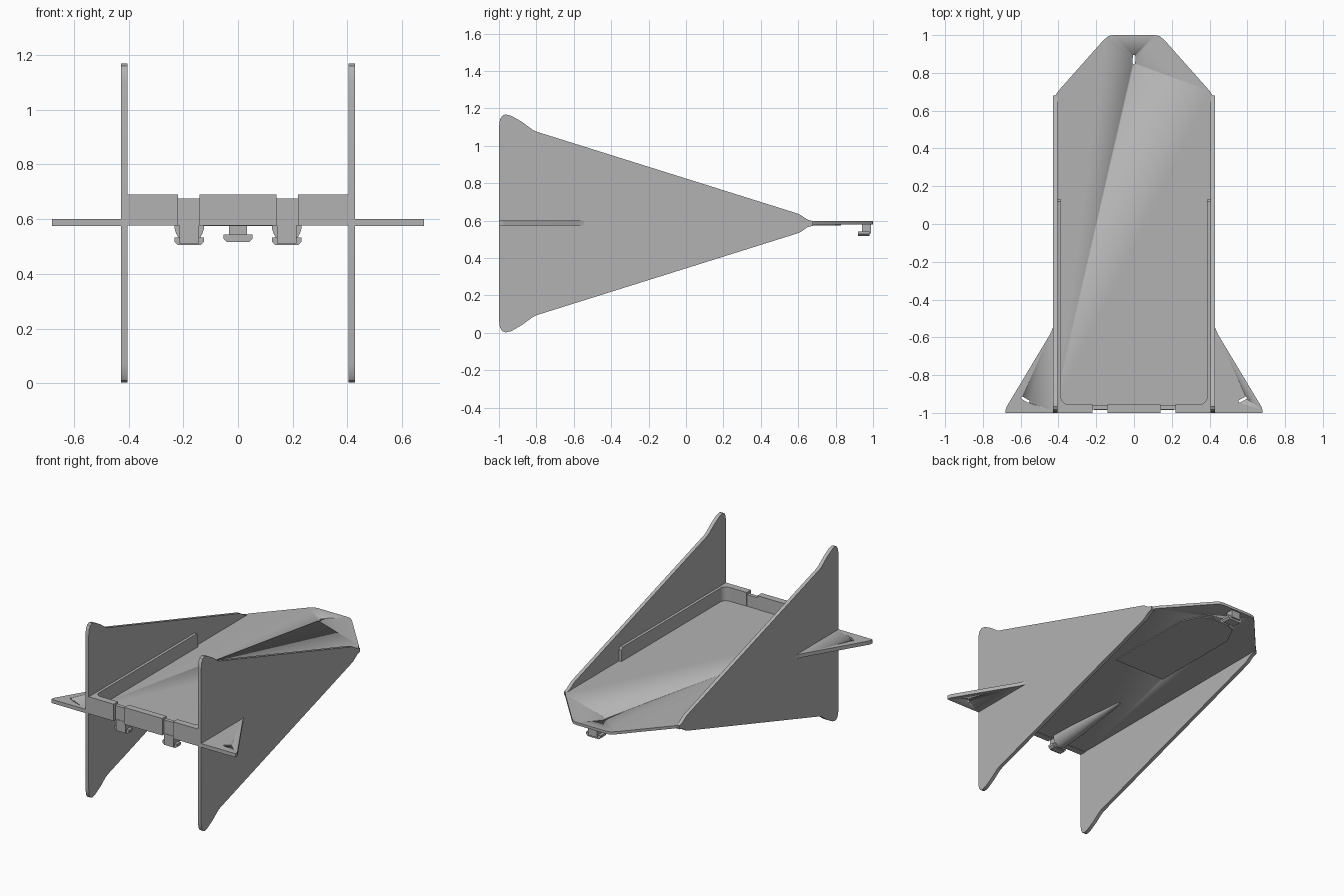
import bpy, bmesh, math
from mathutils import Vector, Matrix

cube = bpy.data.objects.get("Cube")
if cube:
    bpy.data.objects.remove(cube, do_unlink=True)

grey = bpy.data.materials.new("plain grey")
grey.use_nodes = True
GREY = (0.45, 0.45, 0.45, 1)
grey.diffuse_color = GREY
grey.node_tree.nodes["Principled BSDF"].inputs["Base Color"].default_value = GREY


def finish(name, bm, smooth=True):
    bmesh.ops.recalc_face_normals(bm, faces=bm.faces)
    mesh = bpy.data.meshes.new(name)
    bm.to_mesh(mesh)
    bm.free()
    mesh.materials.append(grey)
    obj = bpy.data.objects.new(name, mesh)
    bpy.context.collection.objects.link(obj)
    if smooth:
        bpy.ops.object.select_all(action='DESELECT')
        obj.select_set(True)
        bpy.context.view_layer.objects.active = obj
        bpy.ops.object.shade_smooth_by_angle(angle=math.radians(25))
    return obj


def prism(name, outline, axis, low, high):
    """Extrude a flat outline along x, y or z between low and high."""
    place = {'x': lambda a, b, t: (t, a, b),
             'y': lambda a, b, t: (a, t, b),
             'z': lambda a, b, t: (a, b, t)}[axis]
    bm = bmesh.new()
    face = bm.faces.new([bm.verts.new(place(a, b, low)) for a, b in outline])
    new = bmesh.ops.extrude_face_region(bm, geom=[face])["geom"]
    shift = Vector(place(0, 0, high - low))
    bmesh.ops.translate(bm, vec=shift, verts=[v for v in new if isinstance(v, bmesh.types.BMVert)])
    return finish(name, bm)


def box(name, x, y, z):
    return prism(name, [(x[0], y[0]), (x[1], y[0]), (x[1], y[1]), (x[0], y[1])], 'z', *z)


def mirrored(half):
    return half + [(-a, b) for a, b in reversed(half)]


def cut_slot(target, x, y, angle):
    """Cut a rounded through slot in a plate."""
    pts = []
    for i in range(16):
        t = 2 * math.pi * i / 16
        p = Vector((0.007 * math.cos(t), 0.007 * math.sin(t) + math.copysign(0.018, math.sin(t + 0.01)), 0))
        p = Matrix.Rotation(angle, 3, 'Z') @ p
        pts.append((x + p.x, y + p.y))
    cutter = prism("slot_cutter", pts, 'z', 0.4, 0.8)
    cutter.hide_render = True
    mod = target.modifiers.new("slot", 'BOOLEAN')
    mod.operation = 'DIFFERENCE'
    mod.solver = 'EXACT'
    mod.object = cutter
    bpy.context.view_layer.objects.active = target
    bpy.ops.object.modifier_apply(modifier=mod.name)
    bpy.data.objects.remove(cutter, do_unlink=True)


# Deck with a clipped nose
deck = prism("deck", mirrored([(0.425, -0.98), (0.425, 0.64), (0.42, 0.675), (0.40, 0.705),
                               (0.16, 0.975), (0.135, 0.995), (0.11, 1.0)]), 'z', 0.58, 0.598)
cut_slot(deck, 0, 0.87, 0)

# Shallow panel under the nose
prism("nose_underplate", mirrored([(0.19, 0.05), (0.19, 0.68), (0.13, 0.80), (0.07, 0.83)]),
      'z', 0.575, 0.581)

# Fin profile is symmetric about the deck
MID = 0.585
upper = [(-1.0, 1.10), (-0.995, 1.14), (-0.983, 1.16), (-0.965, 1.168), (-0.935, 1.161),
         (-0.88, 1.13), (-0.82, 1.086), (-0.8, 1.076), (0.59, 0.64), (0.61, 0.632),
         (0.65, 0.605), (0.68, 0.597)]
fin_outline = upper + [(y, 2 * MID - z) for y, z in reversed(upper)]
wing_outline = [(0.42, -0.51), (0.428, -0.545), (0.445, -0.585), (0.676, -0.97),
                (0.68, -0.985), (0.68, -1.0), (0.42, -1.0)]


def fairing(name, cx):
    """Half cone under the deck, fading out towards the nose."""
    bm = bmesh.new()
    rings = []
    for y, r, depth in ((-0.93, 0.055, 0.07), (-0.75, 0.05, 0.055), (-0.35, 0.012, 0.004)):
        rings.append([bm.verts.new((cx + r * math.cos(math.pi * i / 12), y,
                                    0.581 - depth * math.sin(math.pi * i / 12))) for i in range(13)])
    for a, b in zip(rings, rings[1:]):
        for i in range(12):
            bm.faces.new((a[i], a[i + 1], b[i + 1], b[i]))
        bm.faces.new((a[12], a[0], b[0], b[12]))
    bm.faces.new(rings[0])
    bm.faces.new(rings[-1])
    finish(name, bm)


def foot_outline(cx, w, low, high):
    c = 0.012
    return [(cx - w + c, low), (cx + w - c, low), (cx + w, low + c), (cx + w, high),
            (cx - w, high), (cx - w, low + c)]


for side, s in (("left", 1), ("right", -1)):
    def span(a, b):
        return tuple(sorted((s * a, s * b)))

    # Tall fin, side wing and inner rail
    prism(side + "_fin", fin_outline, 'x', *span(0.404, 0.428))
    wing = prism(side + "_wing", [(s * x, y) for x, y in wing_outline], 'z', 0.575, 0.6)
    cut_slot(wing, s * 0.575, -0.93, -s * math.radians(60))
    prism(side + "_rail", [(-0.985, 0.59), (0.13, 0.59), (0.13, 0.675), (0.118, 0.69), (-0.985, 0.69)],
          'x', *span(0.386, 0.406))

    # Rounded inner corner between rail and front wall
    arc = [(s * (0.346 + 0.041 * math.cos(t)), -0.914 - 0.041 * math.sin(t))
           for t in [math.pi / 2 * i / 6 for i in range(7)]]
    prism(side + "_corner", [(s * 0.388, -0.956)] + arc, 'z', 0.59, 0.69)

    # Front wall end and recessed notch
    box(side + "_front_wall", span(0.22, 0.406), (-1.0, -0.955), (0.577, 0.69))
    box(side + "_notch_wall", span(0.138, 0.222), (-0.982, -0.957), (0.577, 0.675))

    # Clip hook below the notch
    box(side + "_hook_stem", span(0.143, 0.213), (-0.985, -0.925), (0.51, 0.585))
    prism(side + "_hook_foot", foot_outline(s * 0.178, 0.054, 0.505, 0.533), 'y', -0.975, -0.935)
    fairing(side + "_fairing", s * 0.178)

box("middle_front_wall", (-0.14, 0.14), (-1.0, -0.955), (0.577, 0.69))

# Nose hook
box("nose_hook_stem", (-0.033, 0.033), (0.94, 0.99), (0.53, 0.585))
prism("nose_hook_foot", foot_outline(0, 0.053, 0.517, 0.543), 'y', 0.92, 0.98)
